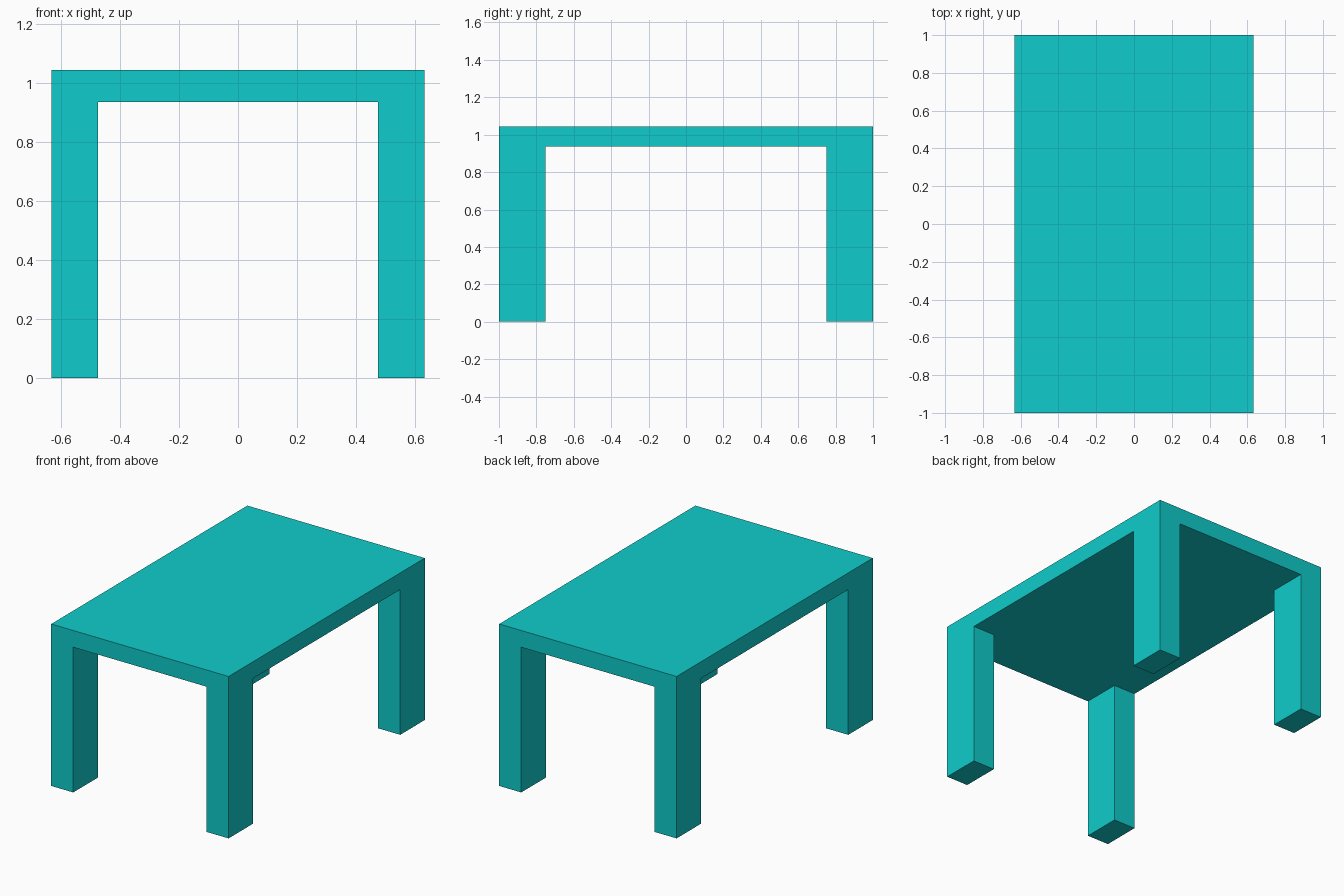
import bpy, bmesh

if "Cube" in bpy.data.objects:
    bpy.data.objects.remove(bpy.data.objects["Cube"])

HALF_X, HALF_Y = 0.633, 1.0      # outer half sizes
IN_X, IN_Y = 0.476, 0.75         # inner faces of the legs
UNDER, TOP = 0.937, 1.045        # underside and top of the slab

bm = bmesh.new()

# Underside: 3 x 3 patches whose corner patches are the leg footprints
xs = [-HALF_X, -IN_X, IN_X, HALF_X]
ys = [-HALF_Y, -IN_Y, IN_Y, HALF_Y]
grid = [[bm.verts.new((x, y, UNDER)) for y in ys] for x in xs]
patch = {}
for i in range(3):
    for j in range(3):
        patch[i, j] = bm.faces.new((grid[i][j], grid[i][j + 1],
                                    grid[i + 1][j + 1], grid[i + 1][j]))


def extrude(faces, dz, keep):
    out = bmesh.ops.extrude_face_region(bm, geom=faces, use_keep_orig=keep)
    verts = [g for g in out["geom"] if isinstance(g, bmesh.types.BMVert)]
    bmesh.ops.translate(bm, verts=verts, vec=(0, 0, dz))


# Slab upwards, then the four corner legs down to the floor
corners = [patch[i, j] for i in (0, 2) for j in (0, 2)]
extrude(list(patch.values()), TOP - UNDER, True)
for face in corners:
    extrude([face], -UNDER, False)
    if face.is_valid:
        bmesh.ops.delete(bm, geom=[face], context='FACES_ONLY')

# Merge coplanar patches into clean flat faces
bmesh.ops.recalc_face_normals(bm, faces=bm.faces[:])
bmesh.ops.dissolve_limit(bm, angle_limit=0.01, verts=bm.verts[:], edges=bm.edges[:])
bmesh.ops.recalc_face_normals(bm, faces=bm.faces[:])

mesh = bpy.data.meshes.new("table")
bm.to_mesh(mesh)
bm.free()
table = bpy.data.objects.new("table", mesh)
bpy.context.collection.objects.link(table)

# Turquoise paint
paint = bpy.data.materials.new("turquoise")
paint.diffuse_color = (0.005, 0.6, 0.6, 1)
paint.use_nodes = True
paint.node_tree.nodes["Principled BSDF"].inputs["Base Color"].default_value = paint.diffuse_color
mesh.materials.append(paint)
